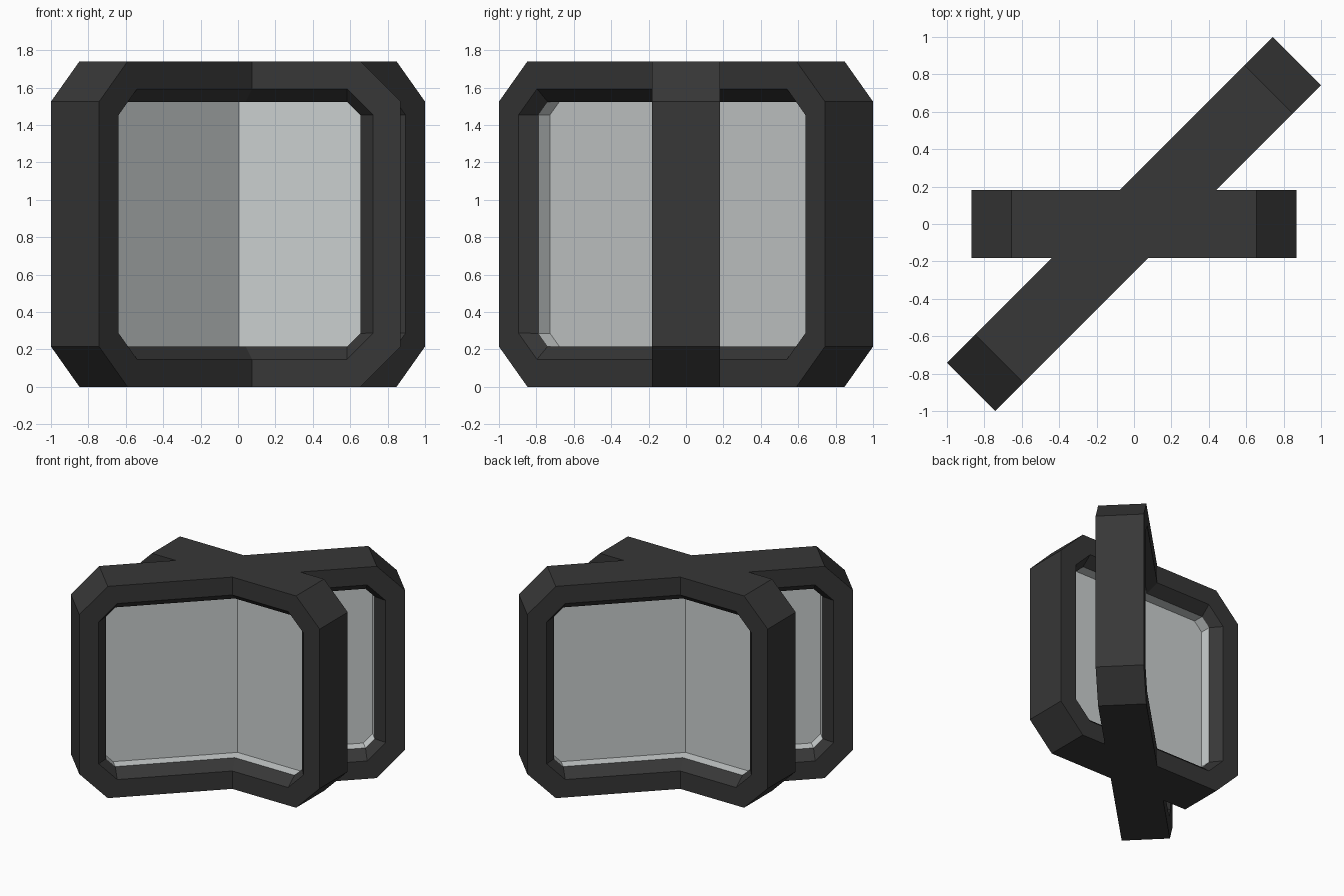
import bpy, bmesh, math

if "Cube" in bpy.data.objects:
    bpy.data.objects.remove(bpy.data.objects["Cube"])

H = 0.87          # half height
T = 0.182         # half thickness of a frame
LIP = 0.10        # depth where the bevelled rim meets the lining
PANE = 0.012      # half thickness of the glass


def material(name, rgb):
    m = bpy.data.materials.new(name)
    m.diffuse_color = (*rgb, 1)
    m.use_nodes = True
    m.node_tree.nodes["Principled BSDF"].inputs["Base Color"].default_value = m.diffuse_color
    return m


dark = material("dark frame", (0.038, 0.038, 0.038))
glass = material("grey glass", (0.60, 0.63, 0.63))


def octagon(bm, hx, hz, c, y):
    """Chamfered rectangle in the xz plane at depth y."""
    pts = [(hx, hz - c), (hx - c, hz), (c - hx, hz), (-hx, hz - c),
           (-hx, c - hz), (c - hx, -hz), (hx - c, -hz), (hx, c - hz)]
    return [bm.verts.new((x, y, z + H)) for x, z in pts]


def bridge(bm, a, b, mat=0):
    for i in range(8):
        j = (i + 1) % 8
        bm.faces.new((a[i], a[j], b[j], b[i])).material_index = mat


def finish(bm, name, mats, angle):
    bmesh.ops.recalc_face_normals(bm, faces=bm.faces)
    me = bpy.data.meshes.new(name)
    bm.to_mesh(me)
    bm.free()
    for m in mats:
        me.materials.append(m)
    ob = bpy.data.objects.new(name, me)
    ob.rotation_euler.z = angle
    bpy.context.collection.objects.link(ob)


def window(label, half, angle):
    # frame: closed loop of chamfered rings, with a glass-coloured lining
    bm = bmesh.new()
    rings = [octagon(bm, half - i, H - i, c, y) for i, c, y in (
        (0, 0.215, -T), (0.147, 0.14, -T), (0.216, 0.07, -LIP),
        (0.216, 0.07, LIP), (0.147, 0.14, T), (0, 0.215, T))]
    for k in range(6):
        bridge(bm, rings[k], rings[(k + 1) % 6], 1 if k == 2 else 0)
    finish(bm, label + "_frame", (dark, glass), angle)

    # glass pane in the middle of the frame
    bm = bmesh.new()
    a, b = [octagon(bm, half - 0.216, H - 0.216, 0.07, y) for y in (-PANE, PANE)]
    bridge(bm, a, b)
    bm.faces.new(a)
    bm.faces.new(b)
    finish(bm, label + "_pane", (glass,), angle)


window("straight", 0.87, 0)
window("diagonal", 1.232, math.radians(45))
